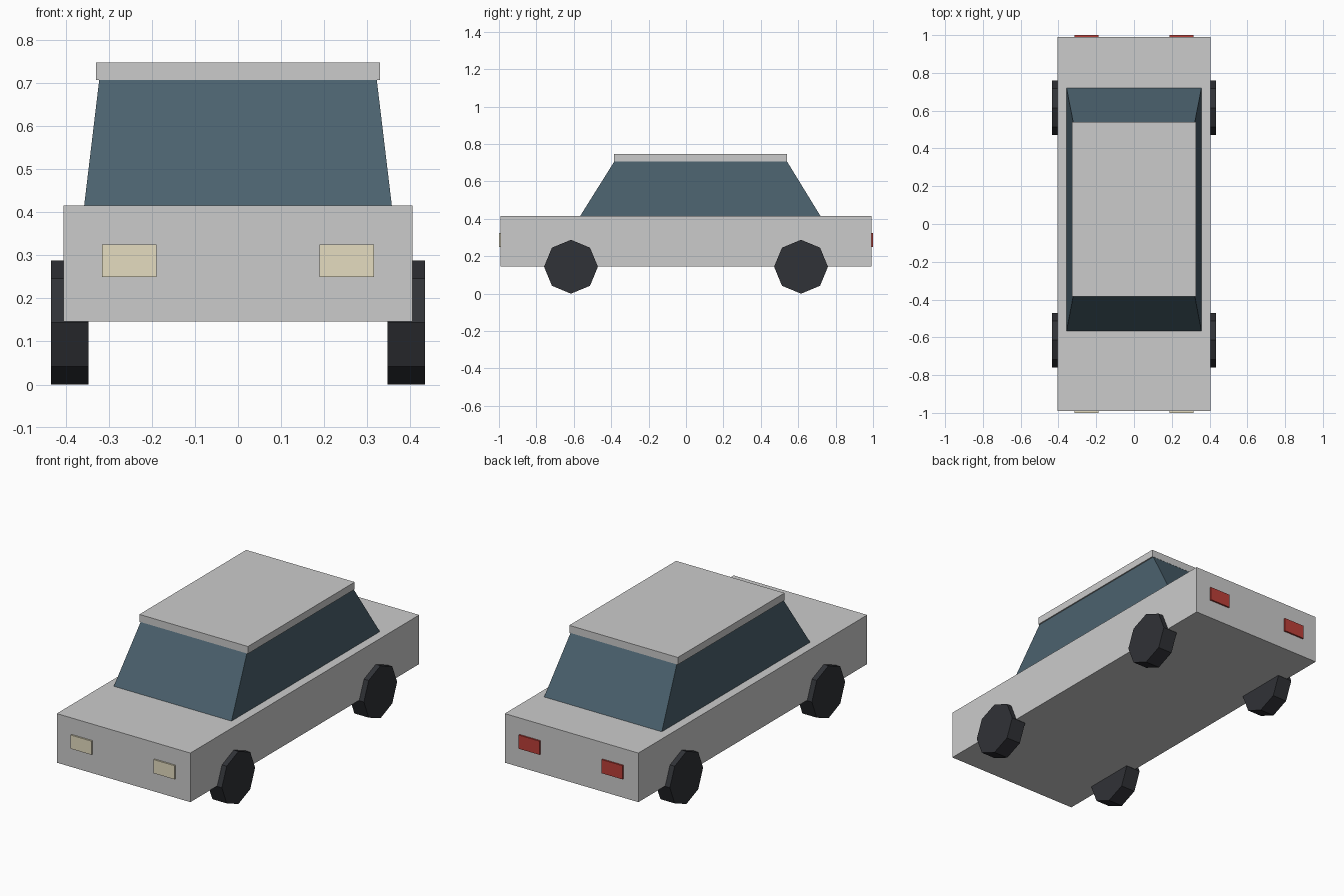
import bpy, bmesh
from math import pi
from mathutils import Matrix

if "Cube" in bpy.data.objects:
    bpy.data.objects.remove(bpy.data.objects["Cube"])


def material(name, rgb):
    m = bpy.data.materials.new(name)
    m.diffuse_color = (*rgb, 1)
    m.use_nodes = True
    m.node_tree.nodes["Principled BSDF"].inputs["Base Color"].default_value = m.diffuse_color
    return m


def finish(name, bm, mat=None):
    bmesh.ops.recalc_face_normals(bm, faces=bm.faces)
    me = bpy.data.meshes.new(name)
    bm.to_mesh(me)
    bm.free()
    ob = bpy.data.objects.new(name, me)
    bpy.context.collection.objects.link(ob)
    if mat:
        me.materials.append(mat)
    return ob


def block(name, x, y, z, mat=None, top=None):
    """Box from (min, max) ranges; top = (x range, y range) tapers it."""
    bm = bmesh.new()
    bmesh.ops.create_cube(bm, size=1)
    for v in bm.verts:
        i, j, k = (int(c > 0) for c in v.co)
        xr, yr = top if top and k else (x, y)
        v.co = (xr[i], yr[j], z[k])
    return finish(name, bm, mat)


glass = material("glass", (0.07, 0.12, 0.155))
rubber = material("rubber", (0.03, 0.032, 0.038))
cream = material("headlight", (0.78, 0.72, 0.53))
red = material("tail_light", (0.5, 0.05, 0.04))

# Body, tapered window cabin and roof slab
block("body", (-0.405, 0.405), (-0.991, 0.991), (0.146, 0.415))
block("window_cabin", (-0.357, 0.357), (-0.566, 0.719), (0.415, 0.707), glass,
      top=((-0.322, 0.322), (-0.383, 0.54)))
block("roof", (-0.329, 0.329), (-0.384, 0.541), (0.707, 0.747))

for side, s in (("left", -1), ("right", 1)):
    # Lamps stand slightly proud of the body ends
    xr = sorted((s * 0.189, s * 0.315))
    block(f"{side}_headlight", xr, (-1.0, -0.985), (0.25, 0.325), cream)
    block(f"{side}_tail_light", xr, (0.985, 1.0), (0.25, 0.325), red)

    # Eight-sided wheels with a corner pointing straight up
    for end, y in (("front", -0.615), ("rear", 0.615)):
        bm = bmesh.new()
        bmesh.ops.create_cone(
            bm, cap_ends=True, segments=8, radius1=0.144, radius2=0.144, depth=0.087,
            matrix=Matrix.Translation((s * 0.39, y, 0.144)) @ Matrix.Rotation(pi / 2, 4, "Y"))
        finish(f"{end}_{side}_wheel", bm, rubber)
